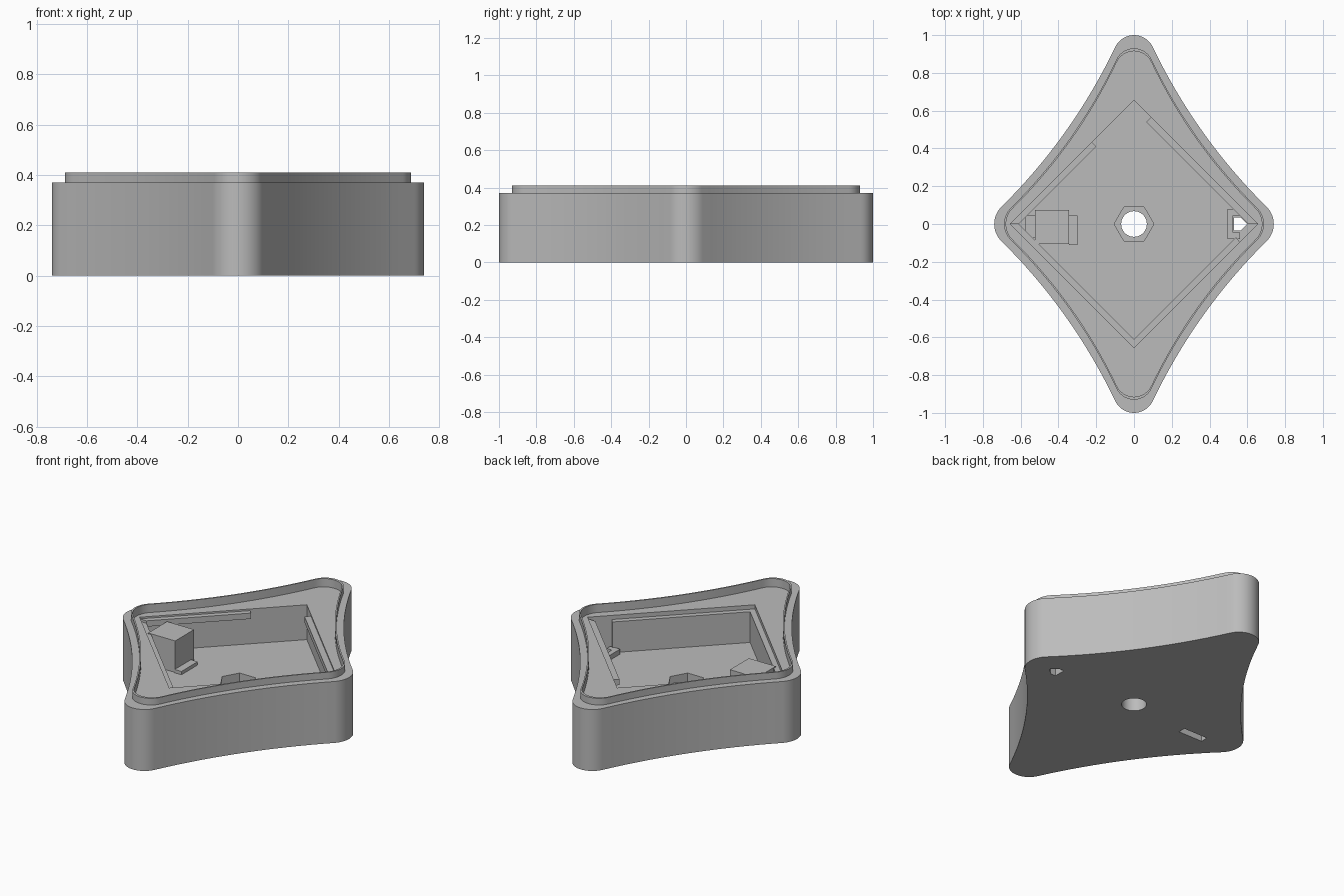
import bpy, bmesh, math
from mathutils import Vector

if "Cube" in bpy.data.objects:
    bpy.data.objects.remove(bpy.data.objects["Cube"], do_unlink=True)

grey = bpy.data.materials.new("plain_grey")
grey.use_nodes = True
tone = (0.5, 0.5, 0.5, 1)
grey.diffuse_color = tone
grey.node_tree.nodes["Principled BSDF"].inputs["Base Color"].default_value = tone

TOP, FLOOR, POCKET = 0.36, 0.15, 0.655


def prism(name, pts, z0, z1):
    """Extrude a flat outline from z0 to z1."""
    bm = bmesh.new()
    face = bm.faces.new([bm.verts.new((x, y, z0)) for x, y in pts])
    up = bmesh.ops.extrude_face_region(bm, geom=[face])["geom"]
    bmesh.ops.translate(bm, vec=(0, 0, z1 - z0),
                        verts=[v for v in up if isinstance(v, bmesh.types.BMVert)])
    bmesh.ops.recalc_face_normals(bm, faces=bm.faces)
    mesh = bpy.data.meshes.new(name)
    bm.to_mesh(mesh)
    bm.free()
    mesh.materials.append(grey)
    ob = bpy.data.objects.new(name, mesh)
    bpy.context.collection.objects.link(ob)
    return ob


def rect(x0, x1, y0, y1):
    return [(x0, y0), (x1, y0), (x1, y1), (x0, y1)]


def ngon(n, r):
    return [(r * math.cos(math.tau * i / n), r * math.sin(math.tau * i / n)) for i in range(n)]


def combine(ob, other, op="DIFFERENCE"):
    """Apply a boolean and drop the helper."""
    other.hide_render = True
    mod = ob.modifiers.new("cut", "BOOLEAN")
    mod.operation, mod.solver, mod.object = op, "EXACT", other
    bpy.context.view_layer.objects.active = ob
    bpy.ops.object.modifier_apply(modifier=mod.name)
    bpy.data.objects.remove(other, do_unlink=True)


def outline(scale, r_end=0.11, r_side=0.127, sag=0.045):
    """Four-pointed outline: rounded tips joined by hollow sides."""
    a_end, a_side, n = math.radians(24), math.radians(45), 8
    quarter = [(0.74 - r_side + r_side * math.cos(a_side * i / n),
                r_side * math.sin(a_side * i / n)) for i in range(n + 1)]
    tip = []
    for i in range(n + 1):
        a = a_end + (math.pi / 2 - a_end) * i / n
        tip.append((r_end * math.cos(a), 1 - r_end + r_end * math.sin(a)))
    p, q = Vector(quarter[-1]), Vector(tip[0])
    normal = Vector((p.y - q.y, q.x - p.x)).normalized()
    for i in range(1, 16):
        t = i / 16
        quarter.append(tuple(p.lerp(q, t) + normal * 4 * sag * t * (1 - t)))
    quarter += tip
    half = quarter + [(-x, y) for x, y in reversed(quarter[:-1])]
    full = half + [(x, -y) for x, y in reversed(half[1:-1])]
    return [(x * scale, y * scale) for x, y in full]


# Case body with a thin raised rim and a square pocket
case = prism("case_body", outline(1), 0, 0.37)
combine(case, prism("rim", outline(0.93), 0.3, 0.41), "UNION")
combine(case, prism("rim_inside", outline(0.915), TOP, 0.6))
combine(case, prism("pocket", ngon(4, POCKET), FLOOR, 0.6))

# Centre bolt hole with hexagonal nut recess
combine(case, prism("nut_recess", ngon(6, 0.105), 0.08, 0.3))
combine(case, prism("bolt_hole", ngon(40, 0.068), -0.1, 0.3))

# Pointed hole through the floor and its low bracket
pointed = [(0.53, -0.035), (0.565, -0.035), (0.6, 0), (0.565, 0.035), (0.53, 0.035)]
combine(case, prism("pointed_hole", pointed, -0.1, 0.3))
bracket = prism("hole_bracket", rect(0.495, 0.56, -0.08, 0.08), FLOOR - 0.01, 0.18)
combine(bracket, prism("bracket_gap", rect(0.525, 0.7, -0.045, 0.045), 0, 0.3))

# Switch housing, hollow from below
slot = rect(-0.54, -0.38, -0.07, -0.025)
housing = prism("switch_housing", rect(-0.525, -0.345, -0.105, 0.075), FLOOR - 0.01, 0.34)
for part in (case, housing):
    combine(part, prism("slot", slot, -0.1, 0.25))
step = prism("housing_step", rect(-0.575, -0.525, -0.075, 0.045), FLOOR - 0.01, 0.25)
plate = prism("housing_plate", rect(-0.345, -0.3, -0.11, 0.045), FLOOR - 0.01, 0.17)

# Solid ledges on the two front pocket walls
P, W = POCKET, 0.045
left_ledge = prism("front_left_ledge",
                   [(0, -P), (0.56, 0.56 - P), (0.54, 0.585 - P), (0, W - P)], FLOOR - 0.01, 0.335)
right_ledge = prism("front_right_ledge",
                    [(0, -P), (0, W - P), (W - P, 0), (-P, 0)], FLOOR - 0.01, 0.335)

# Overhanging clips on the two back pocket walls
left_clip = prism("back_left_clip",
                  [(P, 0), (0.09, P - 0.09), (0.065, P - 0.115), (P - 0.05, 0)], 0.315, 0.35)
right_clip = prism("back_right_clip",
                   [(-P, 0), (W - P, 0), (-0.2, P - W - 0.2), (-0.2225, P - 0.2225)], 0.315, 0.35)

# Smooth the curved walls, keep edges crisp
bpy.ops.object.select_all(action="DESELECT")
case.select_set(True)
bpy.context.view_layer.objects.active = case
bpy.ops.object.shade_smooth_by_angle(angle=math.radians(30))
